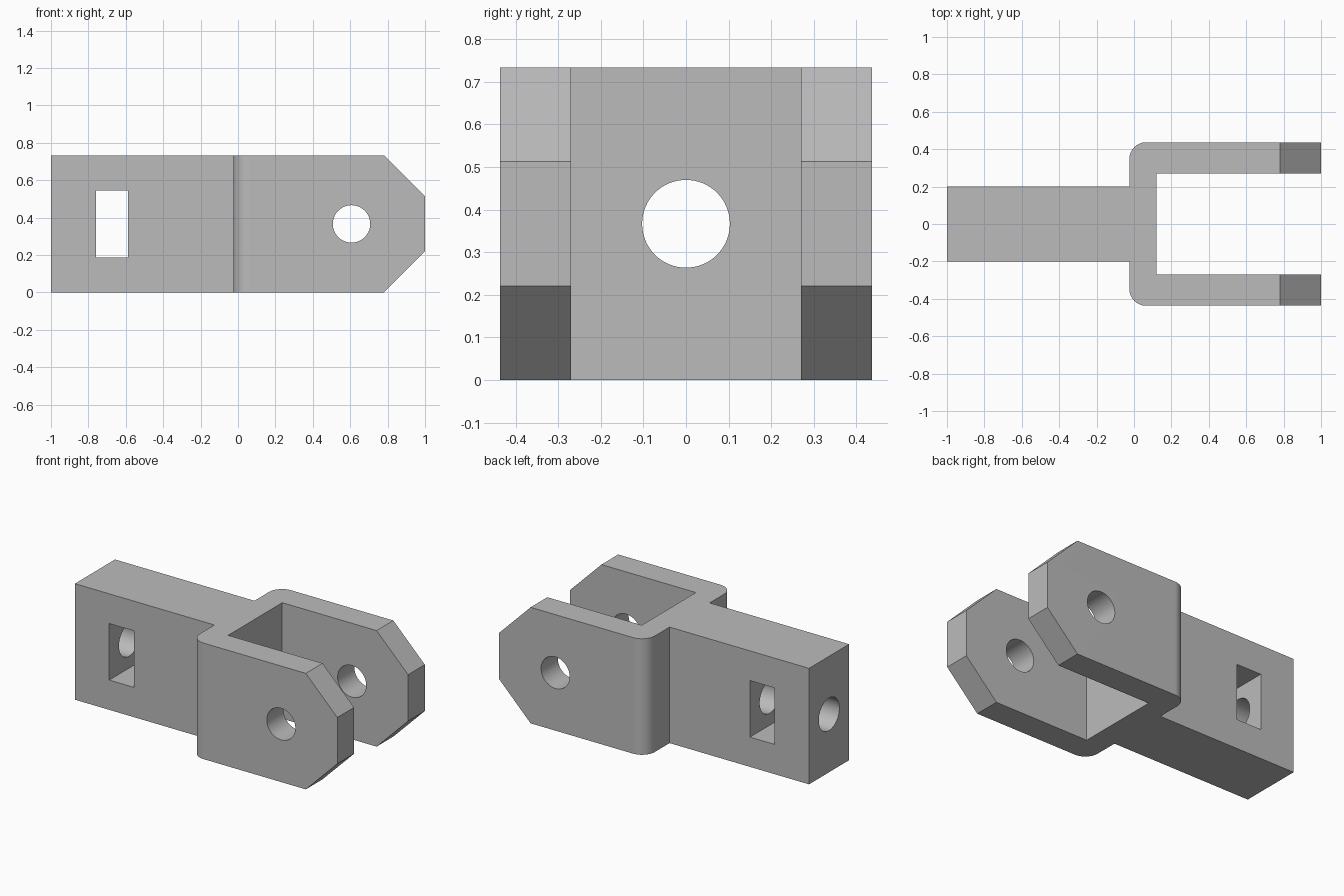
import bpy, bmesh, math

if "Cube" in bpy.data.objects:
    bpy.data.objects.remove(bpy.data.objects["Cube"])

H = 0.733          # full height
MID = H / 2

grey = bpy.data.materials.new("light grey")
grey.diffuse_color = (0.5, 0.5, 0.5, 1)
grey.use_nodes = True
grey.node_tree.nodes["Principled BSDF"].inputs["Base Color"].default_value = grey.diffuse_color


def prism(name, pts, depth, place):
    """Extrude a 2D outline by depth; place maps (u, v, w) to x, y, z."""
    bm = bmesh.new()
    face = bm.faces.new([bm.verts.new(place(u, v, depth[0])) for u, v in pts])
    ext = bmesh.ops.extrude_face_region(bm, geom=[face])
    top = [g for g in ext["geom"] if isinstance(g, bmesh.types.BMVert)]
    shift = place(0, 0, depth[1])
    base = place(0, 0, depth[0])
    bmesh.ops.translate(bm, verts=top, vec=[a - b for a, b in zip(shift, base)])
    bmesh.ops.recalc_face_normals(bm, faces=bm.faces)
    me = bpy.data.meshes.new(name)
    bm.to_mesh(me)
    bm.free()
    me.materials.append(grey)
    ob = bpy.data.objects.new(name, me)
    bpy.context.collection.objects.link(ob)
    return ob


def circle(cx, cy, r, n=64):
    return [(cx + r * math.cos(2 * math.pi * i / n), cy + r * math.sin(2 * math.pi * i / n))
            for i in range(n)]


along_x = lambda u, v, w: (w, u, v)
along_y = lambda u, v, w: (u, w, v)
along_z = lambda u, v, w: (u, v, w)

# Shank and fork outline seen from above, with rounded shoulders
R, X0, YO, YI = 0.09, -0.025, 0.437, 0.27
arc = [(X0 + R - R * math.cos(a), YO - R + R * math.sin(a))
       for a in (math.pi / 2 * i / 12 for i in range(13))]
half = [(-1, 0.2), (X0, 0.2)] + arc + [(1, YO), (1, YI), (0.12, YI)]
outline = half + [(x, -y) for x, y in reversed(half)]
clevis = prism("fork_clevis", outline, (0, H), along_z)

# Cutters: tip chamfers, pin hole, nut slot, lengthwise bolt hole
slope = 0.22 / 0.22
tip = [(0.78 - 0.1, -0.1 * slope), (1.1, 0.22 + 0.1 * slope), (1.1, -0.1 * slope)]
cutters = [
    prism("lower_chamfer_cutter", tip, (-0.6, 0.6), along_y),
    prism("upper_chamfer_cutter", [(x, H - z) for x, z in tip], (-0.6, 0.6), along_y),
    prism("pin_hole_cutter", circle(0.607, MID, 0.1), (-0.6, 0.6), along_y),
    prism("nut_slot_cutter", [(-0.76, 0.188), (-0.587, 0.188), (-0.587, 0.545), (-0.76, 0.545)],
          (-0.6, 0.6), along_y),
    prism("bolt_hole_cutter", circle(0, MID, 0.103), (-1.1, 0.4), along_x),
]

bpy.context.view_layer.objects.active = clevis
clevis.select_set(True)
for c in cutters:
    c.select_set(False)
    mod = clevis.modifiers.new(c.name, "BOOLEAN")
    mod.operation = "DIFFERENCE"
    mod.solver = "EXACT"
    mod.object = c
    bpy.ops.object.modifier_apply(modifier=mod.name)
    bpy.data.objects.remove(c)

# Smooth holes and shoulders, crisp flats
bpy.ops.object.shade_smooth_by_angle(angle=math.radians(30))
clevis.modifiers.new("flat_faces", "WEIGHTED_NORMAL").keep_sharp = True
